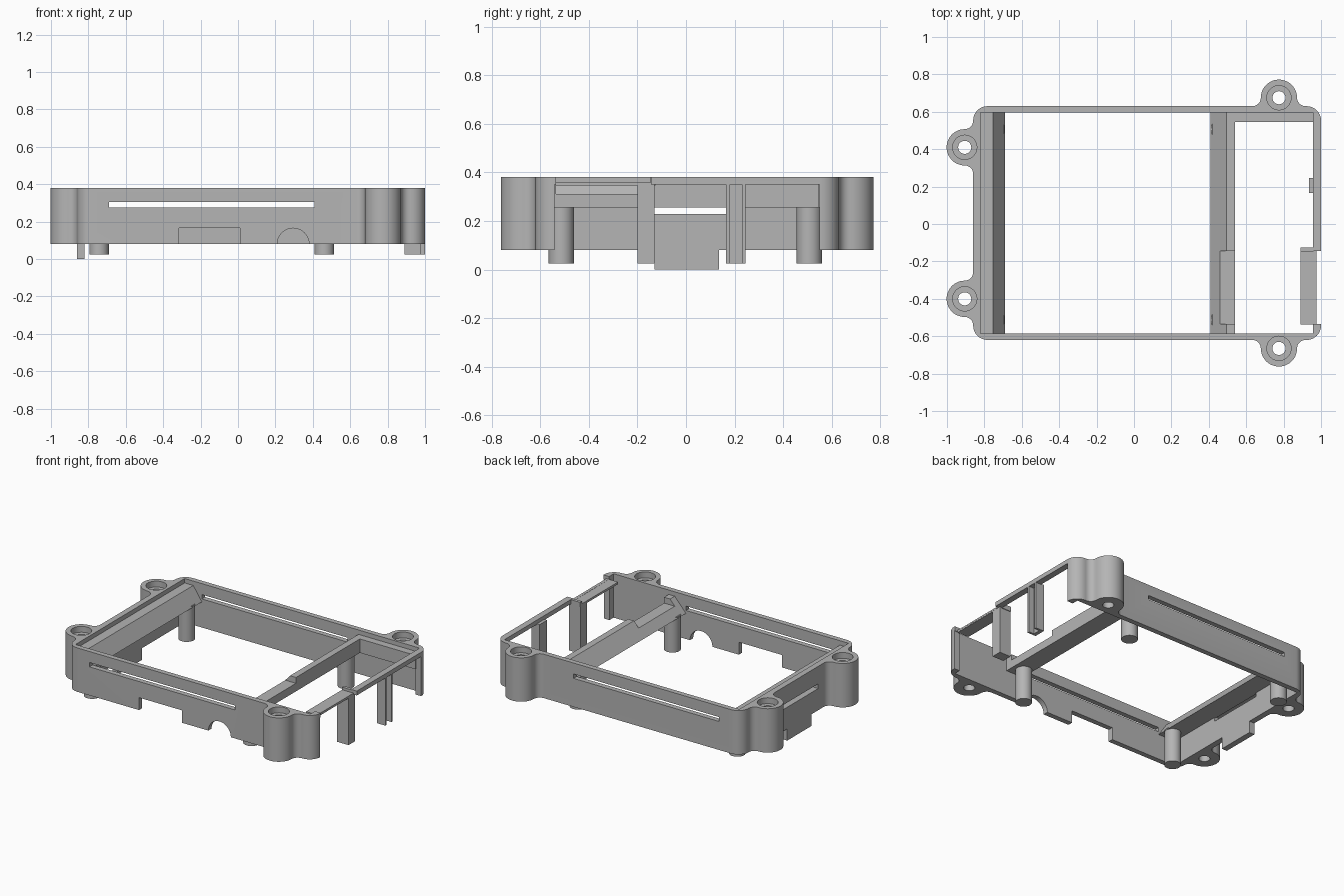
import bpy, bmesh
from math import cos, sin, pi, radians
from mathutils import Vector

cube = bpy.data.objects.get("Cube")
if cube:
    bpy.data.objects.remove(cube, do_unlink=True)

grey = bpy.data.materials.new("plain grey")
grey.use_nodes = True
colour = (0.46, 0.46, 0.46, 1)
grey.diffuse_color = colour
grey.node_tree.nodes["Principled BSDF"].inputs["Base Color"].default_value = colour


def prism(name, pts, lo, hi, axis="z"):
    """Extrude a closed outline from lo to hi along z (xy outline) or y (xz outline)."""
    place = (lambda a, b, h: (a, b, h)) if axis == "z" else (lambda a, b, h: (a, h, b))
    bm = bmesh.new()
    face = bm.faces.new([bm.verts.new(place(a, b, lo)) for a, b in pts])
    top = bmesh.ops.extrude_face_region(bm, geom=[face])["geom"]
    shift = Vector(place(0, 0, hi - lo))
    bmesh.ops.translate(bm, vec=shift, verts=[g for g in top if isinstance(g, bmesh.types.BMVert)])
    bmesh.ops.recalc_face_normals(bm, faces=bm.faces)
    mesh = bpy.data.meshes.new(name)
    bm.to_mesh(mesh)
    bm.free()
    mesh.materials.append(grey)
    obj = bpy.data.objects.new(name, mesh)
    bpy.context.collection.objects.link(obj)
    return obj


def box(name, x0, x1, y0, y1, z0, z1):
    return prism(name, [(x0, y0), (x1, y0), (x1, y1), (x0, y1)], z0, z1)


def arc(cx, cy, r, a0, a1, n):
    angles = [radians(a0 + (a1 - a0) * i / n) for i in range(n + 1)]
    return [(cx + r * cos(a), cy + r * sin(a)) for a in angles]


def circle(cx, cy, r, n=32):
    return arc(cx, cy, r, 0, 360, n)[:-1]


def select(obj):
    bpy.ops.object.select_all(action="DESELECT")
    obj.select_set(True)
    bpy.context.view_layer.objects.active = obj


def cut(obj, cutter):
    mod = obj.modifiers.new("cut", "BOOLEAN")
    mod.operation, mod.solver, mod.object = "DIFFERENCE", "EXACT", cutter
    select(obj)
    bpy.ops.object.modifier_apply(modifier=mod.name)
    bpy.data.objects.remove(cutter, do_unlink=True)


def smooth(obj):
    select(obj)
    bpy.ops.object.shade_smooth_by_angle(angle=radians(30))


# Main dimensions
LEFT, RIGHT, FRONT, BACK = -0.86, 1.0, -0.62, 0.63
BASE, TOP = 0.08, 0.38
CORNER, LUG, FILLET = 0.077, 0.097, 0.045


def lug_outline(x, y, angle):
    """Screw lug blended into the wall at (x, y), bulging towards angle."""
    span = LUG + FILLET
    local = arc(-span, FILLET, FILLET, -90, 0, 8)[:-1]
    local += arc(0, FILLET, LUG, 180, 0, 24)
    local += arc(span, FILLET, FILLET, 180, 270, 8)[1:]
    c, s = cos(radians(angle)), sin(radians(angle))
    return [(x - s * u + c * v, y + c * u + s * v) for u, v in local]


def corner(x, y, a):
    return arc(x, y, CORNER, a, a + 90, 8)


# Frame wall: rounded outline with four lugs
outline = lug_outline(0.775, FRONT, -90)
outline += corner(RIGHT - CORNER, FRONT + CORNER, -90)
outline += corner(RIGHT - CORNER, BACK - CORNER, 0)
outline += lug_outline(0.775, BACK, 90)
outline += corner(LEFT + CORNER, BACK - CORNER, 90)
outline += lug_outline(LEFT, 0.41, 180) + lug_outline(LEFT, -0.40, 180)
outline += corner(LEFT + CORNER, FRONT + CORNER, 180)
frame = prism("frame_wall", outline, BASE, TOP)
cut(frame, box("inside", -0.82, 0.957, -0.585, 0.595, 0, 1))

# Screw holes with counterbores
for x, y in [(0.775, 0.675), (0.775, -0.665), (-0.905, 0.41), (-0.905, -0.40)]:
    cut(frame, prism("hole", circle(x, y, 0.035), 0, 1))
    cut(frame, prism("counterbore", circle(x, y, 0.065), 0.34, 1))

# Long vents in front and back walls, short vent in the side wall
cut(frame, box("vent", -0.69, 0.41, -1, 1, 0.275, 0.305))
cut(frame, box("side_vent", -0.95, -0.75, -0.2, 0.2, 0.228, 0.26))

# Lower notches in the front wall
cut(frame, box("port", -0.315, 0.01, -0.7, -0.5, 0, 0.165))
cut(frame, prism("round_port", circle(0.295, BASE, 0.085, 40), -0.7, -0.5, "y"))

# Open end below a thin rim, with a recess in the rim
cut(frame, box("opening", 0.9, 1.1, -0.54, 0.55, 0, 0.35))
cut(frame, box("rim_recess", 0.9, 1.1, -0.535, -0.145, 0.361, 1))
cut(frame, box("rim_setback", 0.977, 1.1, -0.535, -0.145, 0, 1))
smooth(frame)

# Cross beams with one sloping side each
LOW, HIGH = 0.255, 0.35
prism("left_beam", [(-0.83, LOW), (-0.69, LOW), (-0.755, HIGH), (-0.83, HIGH)], -0.59, 0.6, "y")
middle = prism("middle_beam", [(0.41, LOW), (0.54, LOW), (0.54, HIGH), (0.495, HIGH)], -0.59, 0.6, "y")
cut(middle, box("beam_step", 0.3, 0.6, -0.535, -0.145, 0.31, 1))
box("back_ledge", 0.53, 0.96, 0.545, 0.6, LOW, HIGH)

# Round feet under the beams
for x in (-0.743, 0.462):
    for y in (-0.513, 0.507):
        smooth(prism("foot", circle(x, y, 0.052), 0.025, LOW + 0.01))

# Tongue under the side wall
box("side_tongue", LEFT, -0.82, -0.13, 0.135, 0, BASE + 0.01)

# Shelf and posts at the open end
box("end_shelf", 0.89, 0.976, -0.537, -0.145, 0.345, 0.36)
box("shelf_stop", 0.89, 0.96, -0.146, -0.125, 0.345, 0.378)
box("wide_post", 0.89, 0.976, -0.2, -0.13, 0.025, 0.35)
box("channel_post", 0.935, 0.96, 0.165, 0.245, 0.025, 0.355)
for y in (0.165, 0.23):
    box("channel_rib", 0.955, 0.999, y, y + 0.015, 0.025, 0.355)
